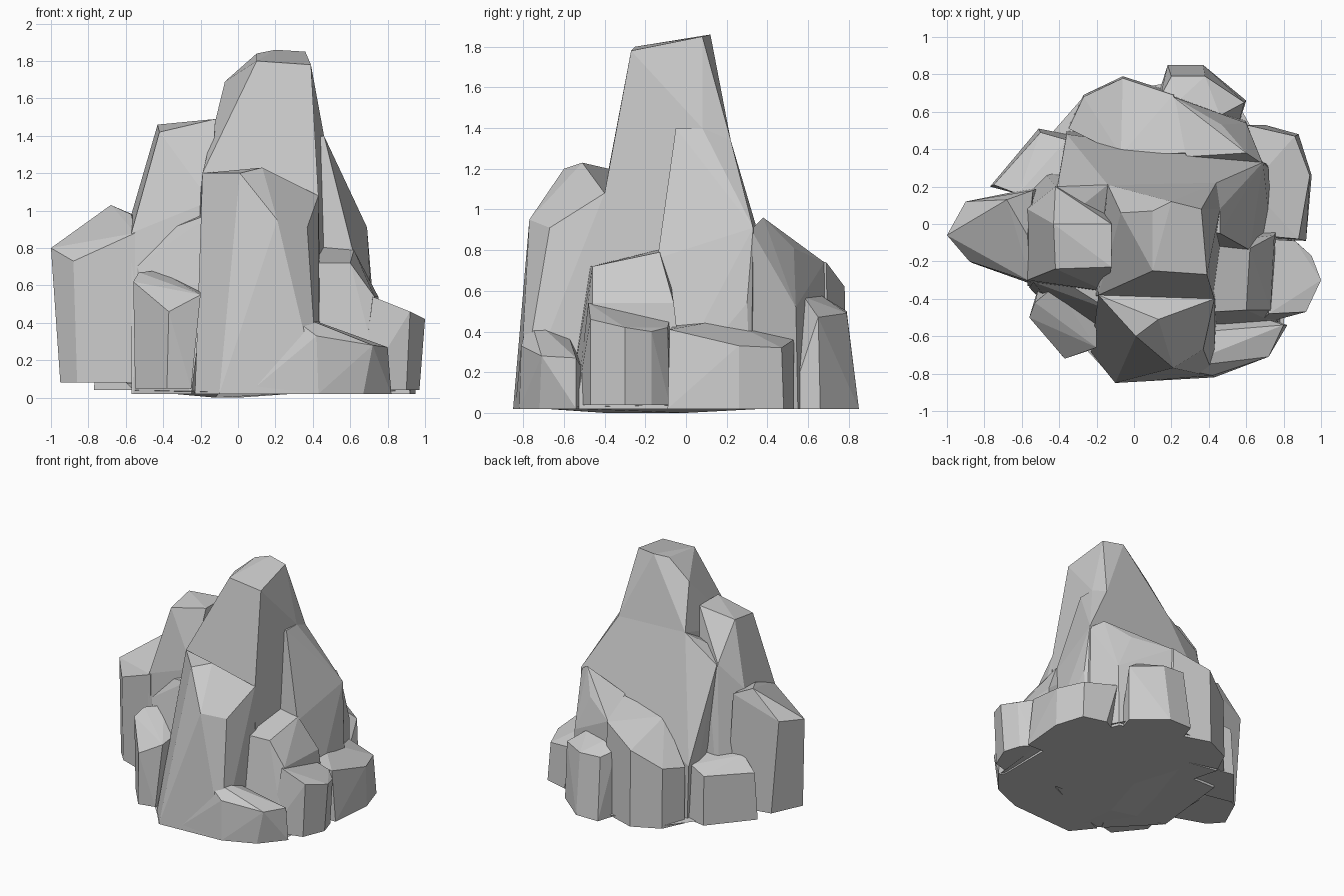
import bpy
import bmesh

UNIT = 0.01  # all coordinates below are in hundredths

cube = bpy.data.objects.get("Cube")
if cube is not None:
    bpy.data.objects.remove(cube, do_unlink=True)

# one plain grey stone colour
stone = bpy.data.materials.new("grey_stone")
stone.use_nodes = True
stone_colour = (0.6, 0.6, 0.6, 1)
stone.diffuse_color = stone_colour
for node in stone.node_tree.nodes:
    if node.type == "BSDF_PRINCIPLED":
        node.inputs["Base Color"].default_value = stone_colour
        node.inputs["Roughness"].default_value = 0.9


def rock_chunk(name, crown, foot, foot_height=2):
    """Faceted boulder: the convex skin over crown corners and a footprint."""
    bm = bmesh.new()
    corners = list(crown) + [(x, y, foot_height) for x, y in foot]
    for corner in corners:
        bm.verts.new([value * UNIT for value in corner])
    skin = bmesh.ops.convex_hull(bm, input=bm.verts[:], use_existing_faces=False)
    spare = set(skin["geom_interior"]) | set(skin["geom_unused"])
    spare_verts = [item for item in spare if isinstance(item, bmesh.types.BMVert)]
    bmesh.ops.delete(bm, geom=spare_verts, context="VERTS")
    # merge nearly flat triangles into broad facets
    bmesh.ops.dissolve_limit(bm, angle_limit=0.09, verts=bm.verts[:], edges=bm.edges[:])
    bmesh.ops.recalc_face_normals(bm, faces=bm.faces[:])
    mesh = bpy.data.meshes.new(name)
    bm.to_mesh(mesh)
    bm.free()
    mesh.materials.append(stone)
    rock = bpy.data.objects.new(name, mesh)
    bpy.context.collection.objects.link(rock)
    return rock


# shallow underside that closes the base
rock_chunk(
    "underside",
    crown=[
        (-56, -34, 4), (-10, -84, 3), (43, -81, 3), (80, -54, 3), (86, 10, 4),
        (58, 60, 4), (22, 76, 4), (-27, 68, 4), (-48, 44, 5), (-60, 10, 8),
    ],
    foot=[(-12, -40), (10, -40), (0, 0)],
    foot_height=0,
)

# tall central spire
rock_chunk(
    "main_peak",
    crown=[
        (10, -25, 180), (39, -27, 178), (36, 8, 185), (20, 12, 186),
        (10, 7, 184), (-7, 6, 169), (-19, -38, 120), (43, -40, 108),
        (46, 8, 140), (44, 22, 134), (-14, 21, 136),
    ],
    foot=[(-25, -40), (45, -42), (50, 10), (-30, 10)],
)

# broad cliff falling away from the spire towards the back
rock_chunk(
    "rear_slope",
    crown=[
        (44, 22, 134), (46, 8, 140), (46, -5, 140), (69, 33, 91), (72, 30, 54),
        (62, -14, 76), (27, 36, 82), (-7, 37, 74), (-36, 48, 46),
        (-14, 21, 136), (-41, 20, 117), (-40, 0, 117),
    ],
    foot=[(-36, 50), (27, 40), (72, 32), (74, -14), (-20, -10)],
)

# squared shoulder beside the spire
rock_chunk(
    "right_shoulder",
    crown=[
        (-43, 0, 146), (-12, 0, 149), (-12, -23, 149), (-42, -24, 142),
        (-57, -30, 88), (-57, 8, 98), (-15, -36, 105), (-42, 20, 118), (-40, 25, 76),
    ],
    foot=[(-57, -33), (-20, -42), (-50, 30), (-20, 30)],
)

# sloping wall below the shoulder
rock_chunk(
    "front_wall",
    crown=[(-40, -29, 89), (-13, -32, 101), (-13, -46, 99), (-54, -31, 70)],
    foot=[(-56, -34), (-25, -66), (-10, -40)],
)

# projecting buttress under the spire
rock_chunk(
    "front_buttress",
    crown=[
        (-19, -38, 120), (1, -60, 120), (13, -51, 123),
        (21, -77, 95), (37, -67, 91), (43, -40, 108), (-13, -46, 101),
    ],
    foot=[(-23, -69), (-10, -85), (43, -82), (45, -40)],
)

# low ledge at the front corner
rock_chunk(
    "front_ledge",
    crown=[(22, -77, 48), (42, -81, 33), (72, -71, 28), (80, -54, 27), (44, -57, 36)],
    foot=[(5, -84), (43, -82), (67, -72), (82, -54), (40, -40)],
)

# small boulder leaning on the front wall
rock_chunk(
    "front_boulder",
    crown=[(-56, -50, 62), (-53, -42, 67), (-42, -33, 68), (-37, -72, 46), (-20, -66, 55), (-20, -42, 58)],
    foot=[(-55, -50), (-38, -71), (-25, -68), (-25, -40), (-50, -30)],
    foot_height=5,
)

# large overhanging chunk on one side
rock_chunk(
    "right_outcrop",
    crown=[
        (-100, -6, 80), (-88, -20, 73), (-55, -31, 88), (-57, -6, 98),
        (-68, 13, 103), (-54, 18, 97), (-90, 12, 82),
    ],
    foot=[(-95, -11), (-86, -21), (-55, -32), (-50, 20), (-84, 13)],
    foot_height=8,
)

# low boulder at the rear corner
rock_chunk(
    "rear_right_boulder",
    crown=[(-75, 21, 41), (-50, 49, 42), (-36, 45, 46), (-30, 25, 50), (-62, 16, 50)],
    foot=[(-77, 20), (-51, 51), (-36, 48), (-30, 10)],
    foot_height=4,
)

# wide slanted slab across the back
rock_chunk(
    "rear_slab",
    crown=[
        (-35, 51, 46), (-27, 68, 49), (-6, 78, 62),
        (21, 69, 74), (30, 38, 82), (-7, 37, 74),
    ],
    foot=[(-35, 52), (-27, 69), (-6, 79), (22, 70), (30, 35)],
)

# ridge joining the slope to the rear boulders
rock_chunk(
    "rear_ridge",
    crown=[(28, 36, 82), (60, 38, 96), (69, 32, 90), (47, 53, 81), (21, 68, 74), (60, 54, 52)],
    foot=[(25, 68), (60, 55), (70, 30), (25, 30)],
)

# rounded boulder at the back
rock_chunk(
    "rear_boulder",
    crown=[(20, 79, 50), (14, 68, 53), (38, 79, 49), (59, 65, 47), (46, 58, 57), (24, 66, 58)],
    foot=[(18, 85), (37, 85), (60, 66), (55, 50), (10, 60)],
)

# low boulder at the other rear corner
rock_chunk(
    "rear_left_boulder",
    crown=[(66, -6, 43), (88, -8, 41), (94, 26, 33), (86, 47, 32), (60, 53, 36), (62, 20, 46)],
    foot=[(92, -9), (95, 26), (88, 48), (70, 53), (55, 45), (60, -8)],
)

# stepped ledge on the side of the spire
rock_chunk(
    "left_step",
    crown=[(42, -47, 72), (60, -46, 72), (62, -13, 79), (42, -10, 81), (73, -46, 54), (75, -6, 54)],
    foot=[(40, -58), (78, -54), (78, 0), (40, 0)],
)

# boulder at the widest side
rock_chunk(
    "left_boulder",
    crown=[(72, -48, 54), (70, -8, 46), (86, -9, 42), (95, -17, 40), (100, -30, 42), (92, -47, 46)],
    foot=[(66, -54), (90, -47), (97, -30), (93, -17), (85, -8), (65, -5)],
    foot_height=4,
)
